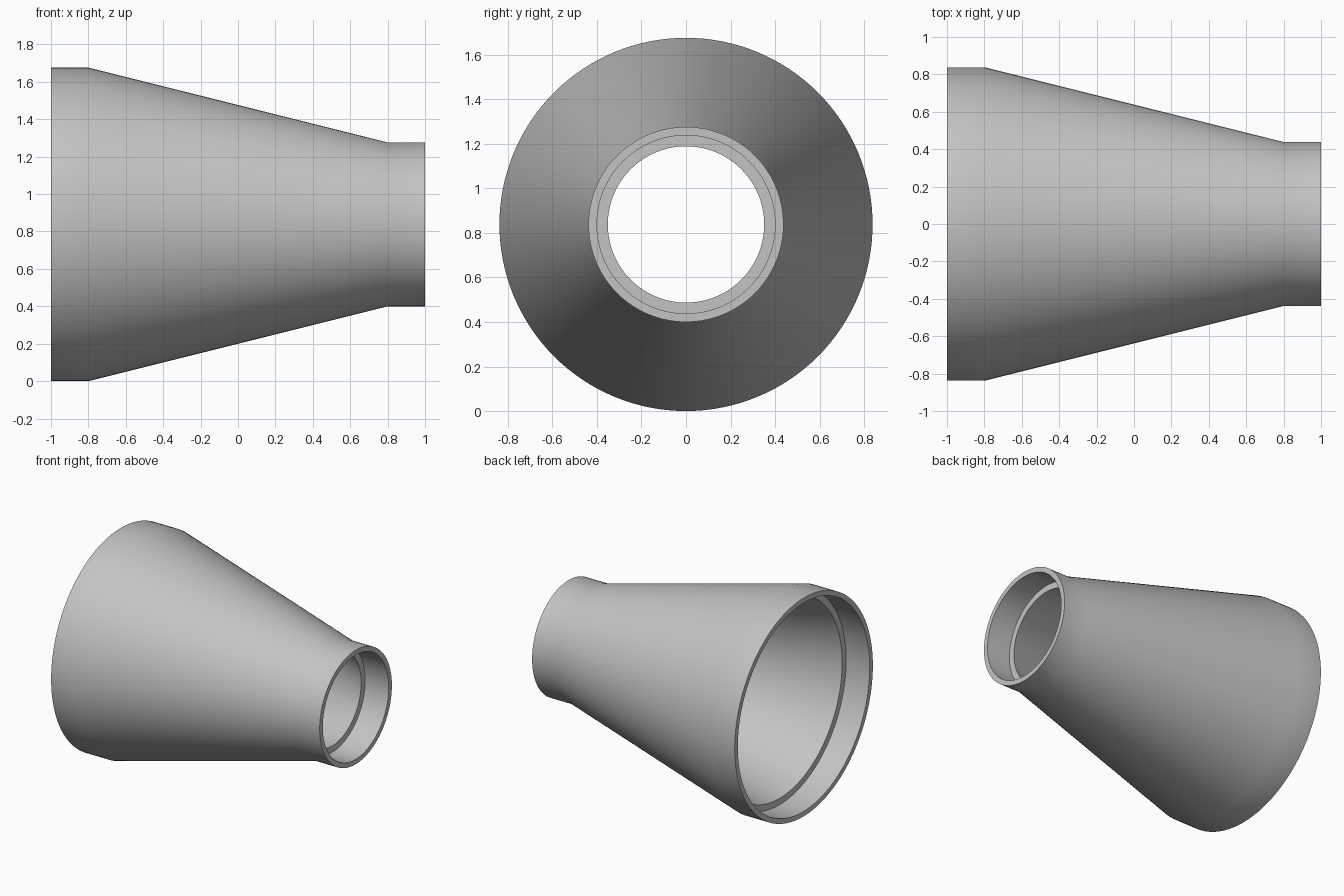
import bpy
import bmesh
import math
from mathutils import Matrix, Vector

cube = bpy.data.objects.get("Cube")
if cube:
    bpy.data.objects.remove(cube, do_unlink=True)

SEGMENTS = 128
R_LARGE, R_SMALL = 0.838, 0.438   # outer radii of the two ends
LIP, WALL = 0.038, 0.087          # wall thickness at the sockets and at the cone
END, STEP = 1.0, 0.8              # end faces and socket depth along x

# Closed wall section as (x, radius): outside, then back along the bore
profile = [
    (-END, R_LARGE), (-STEP, R_LARGE), (STEP, R_SMALL), (END, R_SMALL),
    (END, R_SMALL - LIP), (STEP, R_SMALL - LIP), (STEP, R_SMALL - WALL),
    (-STEP, R_LARGE - WALL), (-STEP, R_LARGE - LIP), (-END, R_LARGE - LIP),
]


def revolve(name, section, material):
    """Turn a closed section about the x axis into a ring-shaped solid."""
    bm = bmesh.new()
    rings = []
    for i in range(SEGMENTS):
        turn = Matrix.Rotation(math.tau * i / SEGMENTS, 3, 'X')
        rings.append([bm.verts.new(turn @ Vector((x, 0, r))) for x, r in section])
    n = len(section)
    for i, ring in enumerate(rings):
        after = rings[(i + 1) % SEGMENTS]
        for j in range(n):
            k = (j + 1) % n
            bm.faces.new((ring[j], ring[k], after[k], after[j]))
    bmesh.ops.recalc_face_normals(bm, faces=bm.faces[:])
    mesh = bpy.data.meshes.new(name)
    bm.to_mesh(mesh)
    bm.free()
    mesh.materials.append(material)
    obj = bpy.data.objects.new(name, mesh)
    bpy.context.collection.objects.link(obj)
    return obj


# Plain grey plastic
grey = bpy.data.materials.new("grey")
grey.use_nodes = True
color = (0.55, 0.55, 0.55, 1)
grey.diffuse_color = color
grey.node_tree.nodes["Principled BSDF"].inputs["Base Color"].default_value = color

# Reducer body with a stepped socket at each end
reducer = revolve("pipe_reducer", profile, grey)
reducer.location.z = R_LARGE
bpy.ops.object.select_all(action='DESELECT')
reducer.select_set(True)
bpy.context.view_layer.objects.active = reducer
bpy.ops.object.shade_smooth_by_angle(angle=math.radians(30))
